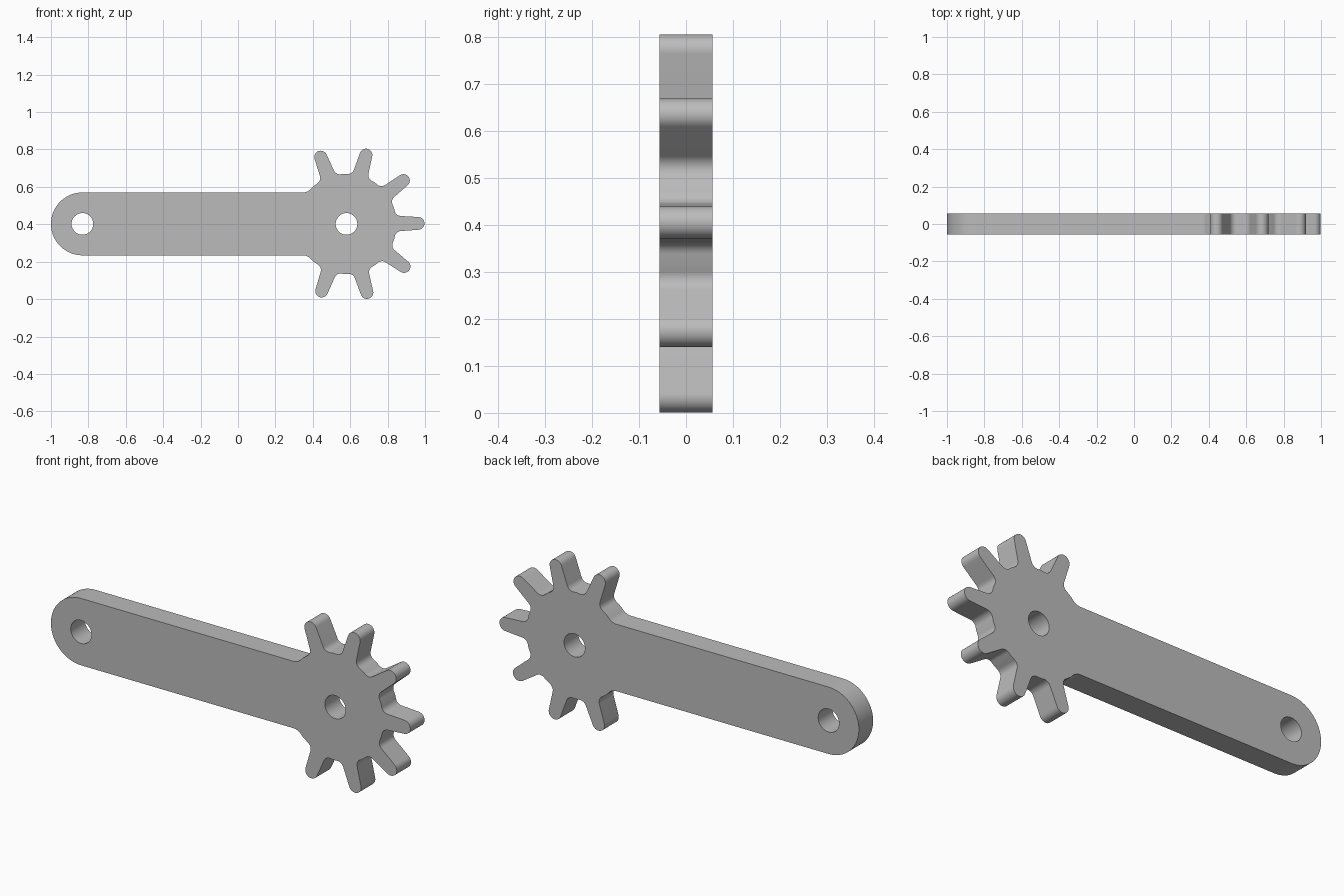
import bpy
import bmesh
import math
from mathutils import Vector, Matrix

cube = bpy.data.objects.get("Cube")
if cube:
    bpy.data.objects.remove(cube, do_unlink=True)

MID_Z = 0.402          # height of the bar's centre line
HALF_DEPTH = 0.0565
BAR_R = 0.168          # half height of the bar and radius of its round end
END = Vector((-0.832, 0))
HUB = Vector((0.58, 0))
HOLE_R = 0.058
ROOT_R, TIP_R = 0.268, 0.417
ROOT_HALF, TIP_HALF = 0.042, 0.034
STEP = 36.9            # degrees between teeth
TILT = 0.4


def polar(centre, radius, degrees):
    a = math.radians(degrees)
    return centre + radius * Vector((math.cos(a), math.sin(a)))


def arc(centre, radius, start, end, steps):
    return [polar(centre, radius, start + (end - start) * i / steps) for i in range(steps + 1)]


def round_corners(corners, steps=8):
    """Replace each (point, radius) corner by a tangent arc."""
    result = []
    for i, (p, radius) in enumerate(corners):
        if not radius:
            result.append(p)
            continue
        u = (corners[i - 1][0] - p).normalized()
        v = (corners[(i + 1) % len(corners)][0] - p).normalized()
        half = u.angle(v) / 2
        centre = p + (u + v).normalized() * radius / math.sin(half)
        start = p + u * radius / math.tan(half) - centre
        end = p + v * radius / math.tan(half) - centre
        turn = start.angle_signed(end)
        for k in range(steps + 1):
            # angle_signed is clockwise positive
            result.append(centre + Matrix.Rotation(-turn * k / steps, 2) @ start)
    return result


# Outline, counter-clockwise from the lower bar junction
root_spread = math.degrees(math.asin(ROOT_HALF / ROOT_R))
junction = 180 - math.degrees(math.asin(BAR_R / ROOT_R))
corners = [(polar(HUB, ROOT_R, -junction), 0.056),
           (polar(HUB, ROOT_R, -junction + 9), 0)]
for n in range(-3, 4):
    angle = n * STEP + TILT
    corners.append((polar(HUB, ROOT_R, angle - root_spread), 0.034))
    cap = polar(HUB, TIP_R - TIP_HALF, angle)
    corners += [(p, 0) for p in arc(cap, TIP_HALF, angle - 86, angle + 86, 14)]
    corners.append((polar(HUB, ROOT_R, angle + root_spread), 0.034))
    if n < 3:
        corners.append((polar(HUB, ROOT_R, angle + STEP / 2), 0))
corners += [(polar(HUB, ROOT_R, junction - 9), 0),
            (polar(HUB, ROOT_R, junction), 0.056)]
corners += [(p, 0) for p in arc(END, BAR_R, 90, 270, 40)]

loops = [round_corners(corners),
         arc(END, HOLE_R, 0, 360, 40)[:-1],
         arc(HUB, HOLE_R, 0, 360, 40)[:-1]]

# Extruded plate with two holes
curve = bpy.data.curves.new("geared_arm_profile", "CURVE")
curve.dimensions = "2D"
curve.fill_mode = "BOTH"
curve.extrude = HALF_DEPTH
for loop in loops:
    spline = curve.splines.new("POLY")
    spline.points.add(len(loop) - 1)
    for point, p in zip(spline.points, loop):
        point.co = (p.x, p.y, 0, 1)
    spline.use_cyclic_u = True

arm = bpy.data.objects.new("geared_arm", curve)
bpy.context.collection.objects.link(arm)
bpy.ops.object.select_all(action="DESELECT")
arm.select_set(True)
bpy.context.view_layer.objects.active = arm
bpy.ops.object.convert(target="MESH")
arm = bpy.context.object
arm.name = "geared_arm"

# Stand the plate upright and weld the caps to the walls
bm = bmesh.new()
bm.from_mesh(arm.data)
bmesh.ops.remove_doubles(bm, verts=bm.verts, dist=0.0001)
bmesh.ops.transform(bm, verts=bm.verts,
                    matrix=Matrix.Translation((0, 0, MID_Z)) @ Matrix.Rotation(math.pi / 2, 4, "X"))
bmesh.ops.recalc_face_normals(bm, faces=bm.faces)
bm.to_mesh(arm.data)
bm.free()
bpy.ops.object.shade_smooth_by_angle(angle=math.radians(30))

# Plain grey material
grey = bpy.data.materials.new("plain_grey")
grey.use_nodes = True
colour = (0.5, 0.5, 0.5, 1)
grey.diffuse_color = colour
grey.node_tree.nodes["Principled BSDF"].inputs["Base Color"].default_value = colour
arm.data.materials.clear()
arm.data.materials.append(grey)
